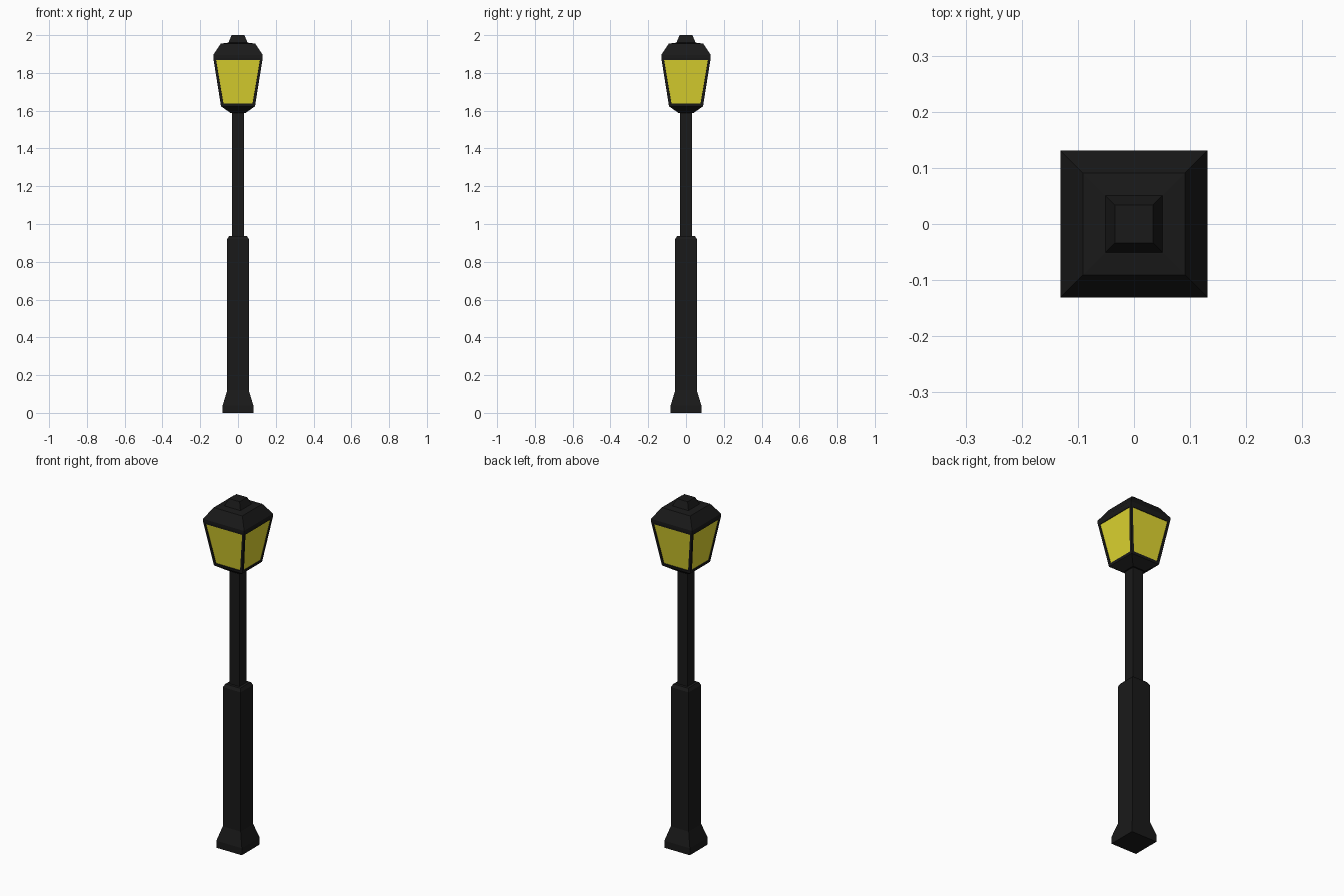
import bpy, bmesh

if "Cube" in bpy.data.objects:
    bpy.data.objects.remove(bpy.data.objects["Cube"])


def material(name, rgb):
    m = bpy.data.materials.new(name)
    m.diffuse_color = (*rgb, 1)
    m.use_nodes = True
    m.node_tree.nodes["Principled BSDF"].inputs["Base Color"].default_value = m.diffuse_color
    return m


black = material("black_iron", (0.01, 0.01, 0.01))
yellow = material("yellow_glass", (0.75, 0.68, 0.03))


def square_loft(name, profile, glass_band=None):
    """Stack square rings given as (half_width, z); optionally inset one band as glass."""
    bm = bmesh.new()
    rings = [[bm.verts.new((sx * r, sy * r, z))
              for sx, sy in ((-1, -1), (1, -1), (1, 1), (-1, 1))] for r, z in profile]
    bm.faces.new(rings[0][::-1])
    bm.faces.new(rings[-1])
    panes = []
    for i, (lo, hi) in enumerate(zip(rings, rings[1:])):
        for k in range(4):
            n = (k + 1) % 4
            f = bm.faces.new((lo[k], lo[n], hi[n], hi[k]))
            if i == glass_band:
                panes.append(f)
    bm.normal_update()
    if panes:
        bmesh.ops.inset_individual(bm, faces=panes, thickness=0.019, depth=0)
        # step the panes slightly back into the frame
        for f in panes:
            rim = bmesh.ops.inset_individual(bm, faces=[f], thickness=0.0005, depth=-0.004)
            for r in rim["faces"]:
                r.material_index = 0
            f.material_index = 1
    mesh = bpy.data.meshes.new(name)
    bm.to_mesh(mesh)
    bm.free()
    mesh.materials.append(black)
    mesh.materials.append(yellow)
    ob = bpy.data.objects.new(name, mesh)
    bpy.context.collection.objects.link(ob)
    return ob


# Flared foot and thick lower post with chamfered top
square_loft("lower_post", [(0.081, 0), (0.081, 0.04), (0.057, 0.12),
                           (0.057, 0.92), (0.047, 0.937)])
# Thin upper post
square_loft("upper_post", [(0.032, 0.93), (0.032, 1.6)])
# Lantern: tapered body with four glass panes, and sloped roof
square_loft("lantern", [(0.04, 1.588), (0.09, 1.623), (0.131, 1.88), (0.131, 1.895),
                        (0.091, 1.955), (0.053, 1.96)], glass_band=1)
# Roof cap
square_loft("roof_cap", [(0.053, 1.955), (0.034, 2.0)])
